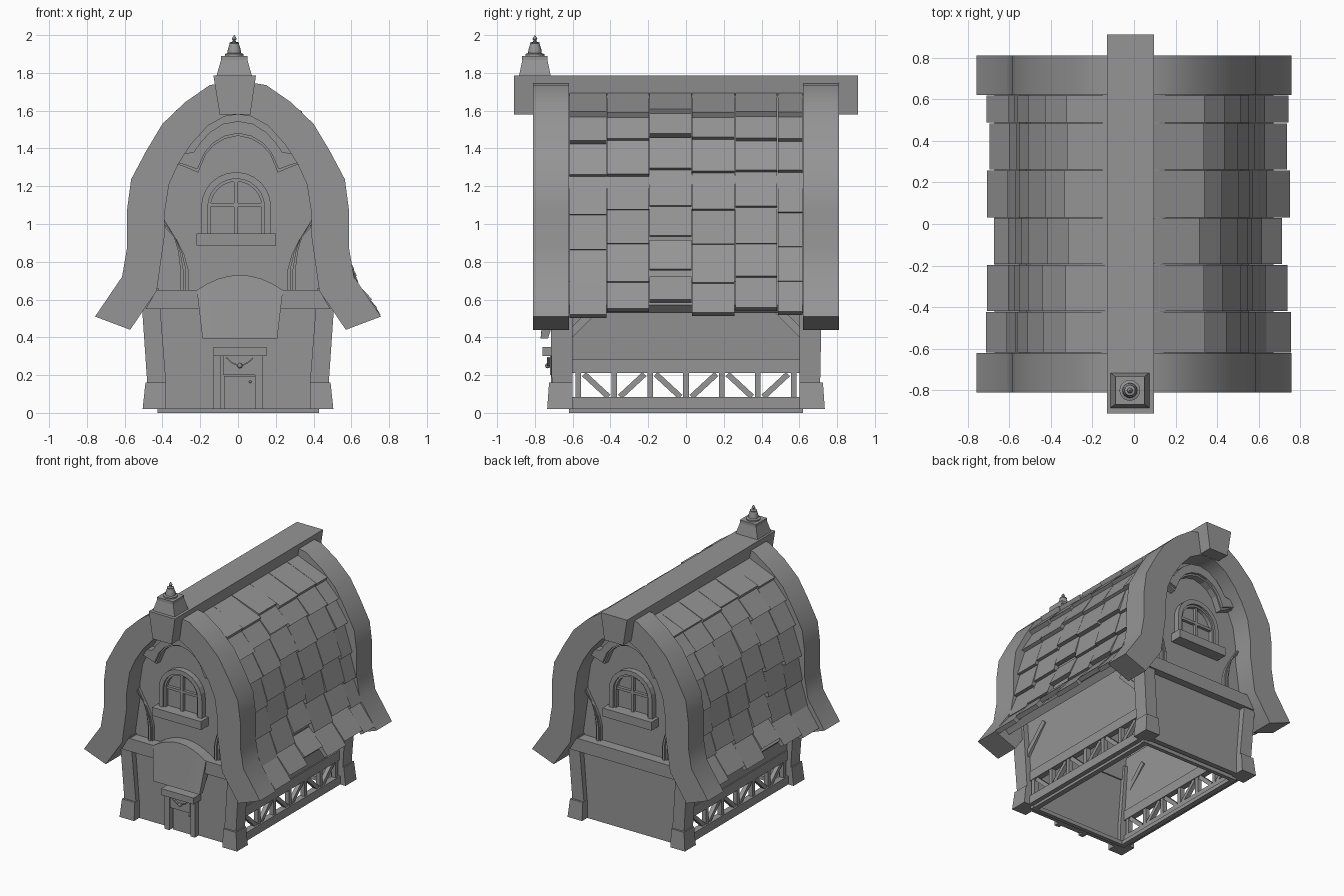
import bpy, bmesh, math, random
from mathutils import Vector

if "Cube" in bpy.data.objects:
    bpy.data.objects.remove(bpy.data.objects["Cube"])

random.seed(4)
STONE = bpy.data.materials.new("dark_grey")
STONE.diffuse_color = (.3, .3, .3, 1)
STONE.use_nodes = True
STONE.node_tree.nodes["Principled BSDF"].inputs["Base Color"].default_value = STONE.diffuse_color


def obj(name, verts, faces, smooth=False):
    me = bpy.data.meshes.new(name)
    me.from_pydata([tuple(v) for v in verts], [], faces)
    bm = bmesh.new()
    bm.from_mesh(me)
    bmesh.ops.recalc_face_normals(bm, faces=bm.faces)
    bm.to_mesh(me)
    bm.free()
    me.materials.append(STONE)
    o = bpy.data.objects.new(name, me)
    bpy.context.collection.objects.link(o)
    if smooth:
        bpy.ops.object.select_all(action='DESELECT')
        o.select_set(True)
        bpy.context.view_layer.objects.active = o
        bpy.ops.object.shade_smooth_by_angle(angle=math.radians(35))
    return o


def prism(name, pts, y0, y1):
    """Front-view outline (x, z) extruded along y."""
    n = len(pts)
    v = [(x, y0, z) for x, z in pts] + [(x, y1, z) for x, z in pts]
    f = [tuple(range(n)), tuple(range(n, 2 * n))]
    f += [(i, (i + 1) % n, n + (i + 1) % n, n + i) for i in range(n)]
    return obj(name, v, f)


def loft(name, rings, smooth=False):
    """Skin a row of four-point rings and cap both ends."""
    n = len(rings)
    f = [(k + j, k + (j + 1) % 4, k + 4 + (j + 1) % 4, k + 4 + j)
         for k in range(0, 4 * n - 4, 4) for j in range(4)]
    f += [(0, 1, 2, 3), tuple(4 * n - 4 + j for j in range(4))]
    return obj(name, [p for r in rings for p in r], f, smooth)


def strip(name, a, b, y0, y1, smooth=False):
    """Curved band between two matching front-view paths, extruded along y."""
    return loft(name, [((p[0], y0, p[1]), (q[0], y0, q[1]), (q[0], y1, q[1]), (p[0], y1, p[1]))
                       for p, q in zip(a, b)], smooth)


def block(name, lo, z0, z1, hi=None):
    """Box or frustum; lo / hi are (x0, x1, y0, y1) at z0 / z1."""
    return loft(name, [((x0, y0, z), (x1, y0, z), (x1, y1, z), (x0, y1, z))
                       for (x0, x1, y0, y1), z in ((lo, z0), (hi or lo, z1))])


def side_bar(name, p, q, w, x0, x1):
    """Straight timber in the side plane from p to q (y, z)."""
    p, q = Vector(p), Vector(q)
    d = (q - p).normalized()
    n = Vector((-d.y, d.x)) * w / 2
    return loft(name, [[(x, c.x, c.y) for c in (p + n, p - n, q - n, q + n)] for x in (x0, x1)])


def mirror(pts):
    return [(-x, z) for x, z in reversed(pts[1:])] + pts


def lerp(a, b, t):
    return [(p[0] + (q[0] - p[0]) * t, p[1] + (q[1] - p[1]) * t) for p, q in zip(a, b)]


def arch(r, z_base, z_spring, cx=-.01, n=12):
    pts = [(cx + r * math.cos(math.pi * i / n), z_spring + r * math.sin(math.pi * i / n))
           for i in range(n + 1)]
    return [(cx + r, z_base)] + pts + [(cx - r, z_base)]


# Roof profile, right half from the ridge to the eave
OUT = [(0, 1.76), (.15, 1.735), (.28, 1.645), (.40, 1.53), (.487, 1.385), (.566, 1.236),
       (.587, 1.077), (.587, .875), (.614, .72), (.757, .51)]
INN = [(0, 1.58), (.07, 1.57), (.16, 1.52), (.25, 1.42), (.315, 1.32), (.365, 1.21),
       (.39, 1.05), (.39, .93), (.43, .647), (.571, .44)]
shell_out, shell_in = lerp(OUT, INN, .35), lerp(OUT, INN, .6)
shell_out[-1], shell_in[-1] = (.67, .57), (.63, .53)
strip("roof_shell", mirror(shell_out), mirror(shell_in), -.63, .63)

# Roof tiles in rows and columns, each overlapping the next
ROWS = [(.06, 1.70), (.315, 1.57), (.405, 1.44), (.48, 1.27), (.522, 1.075),
        (.543, .895), (.59, .705), (.69, .54)]
COLS = [-.62, -.42, -.195, .03, .26, .485, .62]
SHIFT = [.05, .015, -.045, .015, -.01, .01]
for s in (-1, 1):
    for c in range(6):
        for r in range(7):
            p, q = Vector(ROWS[r]), Vector(ROWS[r + 1])
            d = (q - p).normalized()
            n = Vector((-d.y, d.x))
            q = q + d * (SHIFT[c] * (r + 2) / 8 + random.uniform(-.012, .012)) + n * random.uniform(.024, .036)
            p = p - d * .02
            ring = [p, p - n * .035, q - n * .035, q]
            loft("roof_tile", [[(s * k.x + .05 * max(0, .95 - k.y), y, k.y) for k in ring]
                               for y in (COLS[c] + .002, COLS[c + 1] - .002)])

# Ridge beam
prism("ridge_beam", [(-.13, 1.785), (.095, 1.785), (.065, 1.58), (-.097, 1.58)], -.91, .91)

# Finial on a tapered pedestal
block("finial_pedestal", (-.115, .075, -.885, -.715), 1.78, 1.875, (-.088, .048, -.865, -.735))
block("finial_cap", (-.09, .05, -.868, -.732), 1.868, 1.89)
PROF = [(.05, 1.885), (.05, 1.9), (.036, 1.905), (.034, 1.925), (.024, 1.955),
        (.026, 1.96), (.01, 1.965), (.007, 1.972), (.013, 1.98), (.009, 1.988), (.001, 2.0)]
N, m = 16, len(PROF)
fv = [(-.02 + r * math.cos(2 * math.pi * k / N), -.8 + r * math.sin(2 * math.pi * k / N), z)
      for r, z in PROF for k in range(N)]
ff = [(i * N + k, i * N + (k + 1) % N, (i + 1) * N + (k + 1) % N, (i + 1) * N + k)
      for i in range(m - 1) for k in range(N)]
ff += [tuple(range(N)), tuple((m - 1) * N + k for k in range(N))]
obj("finial", fv, ff, True)

# Hood moulding over the window: arch with two outward wings
HOOD_IN = [(0, 1.48), (.07, 1.465), (.13, 1.43), (.175, 1.38), (.215, 1.29), (.27, 1.31), (.32, 1.325)]
HOOD_OUT = [(0, 1.545), (.08, 1.53), (.15, 1.485), (.20, 1.43), (.235, 1.38), (.275, 1.375), (.31, 1.365)]
# Curved brace beside the window
BR_OUT = [(.40, 1.04), (.345, .95), (.318, .86), (.305, .76), (.305, .64)]
BR_IN = [(.385, .98), (.32, .91), (.285, .84), (.263, .76), (.263, .64)]

# Gable ends, the same at front and back
for e, end in ((-1, "front"), (1, "back")):
    strip(end + "_bargeboard", mirror(OUT), mirror(INN), e * .62, e * .81, True)
    prism(end + "_gable_wall", mirror(lerp(OUT, INN, .8)[:-1] + [(.46, .58)]), e * .62, e * .65)
    prism(end + "_lower_wall", [(-.43, .02), (.43, .02), (.47, .64), (-.47, .64)], e * .63, e * .67)
    prism(end + "_cross_beam", [(-.43, .65), (.43, .65), (.49, .55), (-.49, .55)], e * .62, e * .73)
    strip(end + "_hood_moulding", mirror(HOOD_OUT), mirror(HOOD_IN), e * .64, e * .72)
    strip(end + "_hood_trim", mirror(lerp(HOOD_OUT, HOOD_IN, .6)), mirror(lerp(HOOD_OUT, HOOD_IN, 1.2)),
          e * .64, e * .70)
    strip(end + "_window_frame", arch(.185, .94, 1.09), arch(.15, .94, 1.09), e * .64, e * .695)
    strip(end + "_window_inner_frame", arch(.155, .94, 1.09), arch(.135, .94, 1.09), e * .64, e * .68)
    prism(end + "_window_mullion", [(-.02, .94), (0, .94), (0, 1.235), (-.02, 1.235)], e * .64, e * .675)
    prism(end + "_window_transom", [(-.155, 1.09), (.135, 1.09), (.135, 1.11), (-.155, 1.11)], e * .64, e * .673)
    prism(end + "_window_sill", [(-.22, .885), (.2, .885), (.2, .95), (-.22, .95)], e * .64, e * .74)
    for s in (-1, 1):
        a, b = [(s * x, z) for x, z in BR_OUT], [(s * x, z) for x, z in BR_IN]
        strip(end + "_curved_brace", a, b, e * .64, e * .672)
        strip(end + "_brace_trim", lerp(a, b, .3), lerp(a, b, .7), e * .64, e * .682)
        # Corner post on a flared foot
        block(end + "_corner_post", (s * .38, s * .48, e * .60, e * .71), .15, .66,
              (s * .42, s * .515, e * .60, e * .72))
        block(end + "_corner_foot", (s * .38, s * .505, e * .60, e * .735), .02, .16,
              (s * .38, s * .49, e * .60, e * .725))
    block(end + "_ground_sill", (-.42, .43, e * .59, e * .62), 0, .03)

# Timbered side walls with an open truss band, hollow inside
for s, side in ((-1, "left"), (1, "right")):
    block(side + "_wall", (s * .42, s * .445, -.63, .63), .27, .74, (s * .45, s * .48, -.63, .63))
    block(side + "_rail", (s * .41, s * .455, -.61, .61), .21, .285)
    block(side + "_bottom_beam", (s * .41, s * .46, -.61, .61), .02, .085)
    block(side + "_ground_sill", (s * .385, s * .425, -.615, .615), 0, .03)
    for i in range(7):
        y = -.57 + i * .19
        side_bar(side + "_truss_post", (y, .08), (y, .215), .03, s * .415, s * .45)
        if i < 6:
            z = (.205, .085) if i % 2 == 0 else (.085, .205)
            side_bar(side + "_truss_diagonal", (y + .03, z[0]), (y + .16, z[1]), .03, s * .415, s * .447)
    for t in (-1, 1):
        side_bar(side + "_eave_brace", (t * .62, .41), (t * .42, .61), .04, s * .43, s * .478)

# Door canopy: sloping board with an arched top
rings = []
for i in range(9):
    u = -1 + i / 4
    zt, xt, xb = .65 + .08 * (1 - u * u), .01 + .228 * u, .01 + .198 * u
    rings.append(((xt, -.735, zt), (xb, -.77, .395), (xb, -.73, .395), (xt, -.65, zt)))
loft("door_canopy", rings)

# Door with jambs, lintel, fascia, garland, lamp and handle
block("door_lintel", (-.13, .15, -.76, -.65), .30, .35)
block("door_fascia", (-.08, .09, -.72, -.65), .20, .31)
for x in (-.13, .09):
    block("door_jamb", (x, x + .04, -.715, -.65), .02, .31)
block("door_leaf", (-.075, .09, -.69, -.65), .02, .195)
gar = [(.01 + .07 * u, .255 + .04 * u * u) for u in (-1, -.6, -.2, .2, .6, 1)]
strip("door_garland", gar, [(x, z - .008) for x, z in gar], -.735, -.71)
for name, r, loc in (("door_lamp", .014, (.01, -.732, .25)), ("door_handle", .007, (.065, -.693, .165))):
    bpy.ops.mesh.primitive_uv_sphere_add(segments=10, ring_count=6, radius=r, location=loc)
    bpy.context.object.name = name
    bpy.context.object.data.materials.append(STONE)
